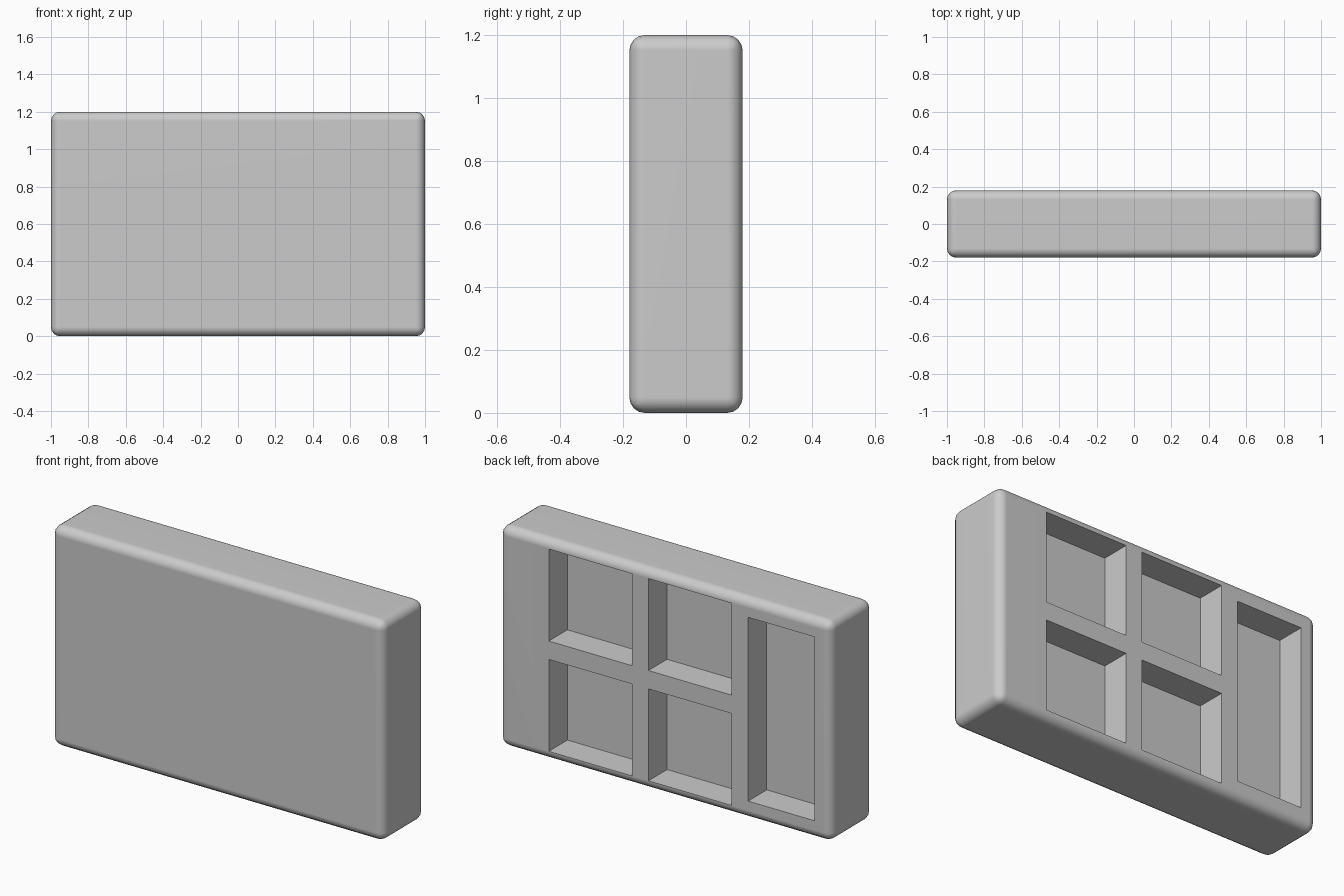
import bpy

if "Cube" in bpy.data.objects:
    bpy.data.objects.remove(bpy.data.objects["Cube"])

def box(name, x, y, z):
    """Box from (min, max) ranges on each axis."""
    bpy.ops.mesh.primitive_cube_add(
        size=1, location=[(r[0] + r[1]) / 2 for r in (x, y, z)])
    ob = bpy.context.object
    ob.name = name
    ob.scale = [r[1] - r[0] for r in (x, y, z)]
    bpy.ops.object.transform_apply(location=True, rotation=False, scale=True)
    return ob

# Rounded slab
body = box("cabinet_body", (-1, 1), (-0.18, 0.18), (0, 1.2))
bevel = body.modifiers.new("rounded_edges", 'BEVEL')
bevel.width = 0.049
bevel.segments = 4
bpy.ops.object.modifier_apply(modifier=bevel.name)

# Pockets in the back: one tall bay and a two by two grid
pockets = [((-0.9, -0.5), (0.1, 1.1))]
for x0 in (-0.4, 0.2):
    for z0 in (0.05, 0.65):
        pockets.append(((x0, x0 + 0.5), (z0, z0 + 0.5)))

for x, z in pockets:
    cutter = box("pocket_cutter", x, (0.02, 0.3), z)
    bpy.context.view_layer.objects.active = body
    cut = body.modifiers.new("pocket", 'BOOLEAN')
    cut.operation = 'DIFFERENCE'
    cut.solver = 'EXACT'
    cut.object = cutter
    bpy.ops.object.modifier_apply(modifier=cut.name)
    bpy.data.objects.remove(cutter, do_unlink=True)

# Smooth rounded edges, crisp pocket edges, flat panels
bpy.ops.object.select_all(action='DESELECT')
body.select_set(True)
bpy.context.view_layer.objects.active = body
bpy.ops.object.shade_smooth_by_angle(angle=0.7)
normals = body.modifiers.new("flat_panels", 'WEIGHTED_NORMAL')
normals.keep_sharp = True
